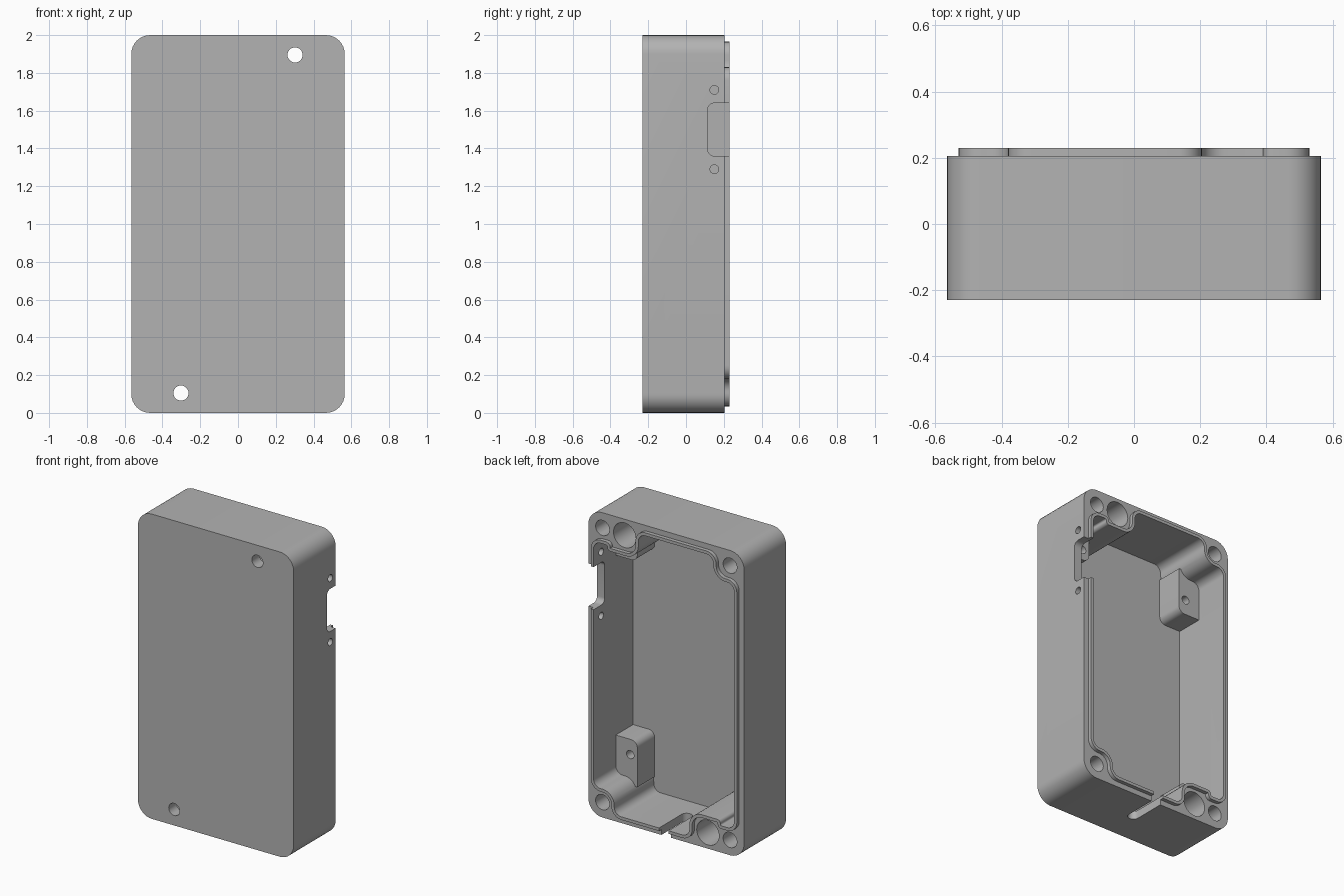
import bpy, bmesh, math
from mathutils import Vector

cube = bpy.data.objects.get("Cube")
if cube:
    bpy.data.objects.remove(cube, do_unlink=True)

grey = bpy.data.materials.new("enclosure grey")
grey.use_nodes = True
grey.diffuse_color = (0.45, 0.45, 0.45, 1)
grey.node_tree.nodes["Principled BSDF"].inputs["Base Color"].default_value = grey.diffuse_color

BACK, RIM, FRONT, FLOOR = 0.205, 0.23, -0.23, -0.18


def fillet(corners, offset=0.0, steps=8):
    """Round a counter-clockwise right-angled polygon of (u, v, radius), grown by offset."""
    pts, n = [], len(corners)
    for i, (u, v, r) in enumerate(corners):
        p = Vector((u, v))
        a = (p - Vector(corners[i - 1][:2])).normalized()
        b = (Vector(corners[(i + 1) % n][:2]) - p).normalized()
        turn = 1 if a.x * b.y - a.y * b.x > 0 else -1
        p += offset * Vector((a.y + b.y, -a.x - b.x))
        if r == 0:
            pts.append(p)
            continue
        r += turn * offset
        centre = p - a * r + b * r
        for k in range(steps + 1):
            t = k / steps * math.pi / 2
            pts.append(centre - b * r * math.cos(t) + a * r * math.sin(t))
    return pts


def rect(u0, u1, v0, v1, radii):
    return fillet([(u0, v0, radii[0]), (u1, v0, radii[1]), (u1, v1, radii[2]), (u0, v1, radii[3])])


def circle(u, v, r, n=32):
    return [Vector((u + r * math.cos(k * math.tau / n), v + r * math.sin(k * math.tau / n)))
            for k in range(n)]


def prism(name, pts, axis, lo, hi):
    """Extrude a flat outline along the x, y or z axis."""
    place = {"x": lambda p, d: (d, p.x, p.y),
             "y": lambda p, d: (p.x, d, p.y),
             "z": lambda p, d: (p.x, p.y, d)}[axis]
    bm = bmesh.new()
    low = [bm.verts.new(place(p, lo)) for p in pts]
    high = [bm.verts.new(place(p, hi)) for p in pts]
    bm.faces.new(low)
    bm.faces.new(high)
    for i in range(len(pts)):
        bm.faces.new((low[i - 1], low[i], high[i], high[i - 1]))
    bmesh.ops.recalc_face_normals(bm, faces=bm.faces)
    mesh = bpy.data.meshes.new(name)
    bm.to_mesh(mesh)
    bm.free()
    mesh.materials.append(grey)
    obj = bpy.data.objects.new(name, mesh)
    bpy.context.collection.objects.link(obj)
    return obj


def combine(target, tool, operation):
    mod = target.modifiers.new(tool.name, "BOOLEAN")
    mod.operation, mod.solver, mod.object = operation, "EXACT", tool
    bpy.context.view_layer.objects.active = target
    bpy.ops.object.modifier_apply(modifier=mod.name)
    bpy.data.objects.remove(tool, do_unlink=True)


def turned(u, v):
    """The same spot after a half turn about the middle of the case."""
    return -u, 2 - v


# Cavity outline with screw bosses in the corners, half of it repeated by a half turn
half = [(0.51, 1.81, 0.05), (0.41, 1.81, 0.01), (0.41, 1.775, 0.021), (0.185, 1.775, 0.09),
        (0.185, 1.945, 0.05), (-0.36, 1.945, 0.05), (-0.36, 1.80, 0.085), (-0.51, 1.80, 0.05)]
outline = half + [(*turned(u, v), r) for u, v, r in half]

# Shell, sealing lip and cavity
case = prism("enclosure_case", rect(-0.565, 0.565, 0, 2, [0.1] * 4), "y", FRONT, BACK)
combine(case, prism("sealing_lip", fillet(outline, 0.02), "y", 0.1, RIM), "UNION")
combine(case, prism("cavity", fillet(outline), "y", FLOOR, 0.4), "DIFFERENCE")

# Board mounting posts with screw holes: tall pair and short pair
posts = [(rect(0.353, 0.53, 0.15, 0.45, [0, 0, 0, 0.045]), (0.405, 0.35)),
         (rect(0.353, 0.53, 1.63, 1.82, [0.045, 0, 0, 0]), (0.405, 1.70))]
post_holes = []
for pts, hole in posts:
    spun = [Vector(turned(*p)) for p in pts]
    for shape in (pts, spun):
        combine(case, prism("board_post", shape, "y", FLOOR - 0.02, 0.0), "UNION")
    post_holes += [hole, turned(*hole)]
for u, v in post_holes:
    combine(case, prism("post_hole", circle(u, v, 0.027), "y", -0.14, 0.05), "DIFFERENCE")

# Lid screw holes in the four corners
for u in (-0.463, 0.463):
    for v in (0.1, 1.9):
        combine(case, prism("lid_hole", circle(u, v, 0.05), "y", -0.1, 0.3), "DIFFERENCE")

# Counterbored wall mounting holes
for u, v in ((0.302, 1.895), turned(0.302, 1.895)):
    combine(case, prism("counterbore", circle(u, v, 0.081), "y", -0.15, 0.3), "DIFFERENCE")
    combine(case, prism("mounting_hole", circle(u, v, 0.04), "y", -0.3, 0.0), "DIFFERENCE")

# Connector cut-out and its two screw holes in the left wall
combine(case, prism("connector_cutout", rect(0.115, 0.3, 1.36, 1.64, [0.035, 0, 0, 0.035]),
                    "x", 0.47, 0.7), "DIFFERENCE")
for v in (1.29, 1.71):
    combine(case, prism("connector_hole", circle(0.15, v, 0.023), "x", 0.48, 0.7), "DIFFERENCE")

# Round-ended cable slot in the bottom wall
combine(case, prism("cable_slot", rect(-0.035, 0.035, -0.04, 0.3, [0.034, 0.034, 0, 0]),
                    "z", -0.1, 0.09), "DIFFERENCE")

bpy.ops.object.select_all(action="DESELECT")
case.select_set(True)
bpy.context.view_layer.objects.active = case
bpy.ops.object.shade_smooth_by_angle(angle=math.radians(30))
